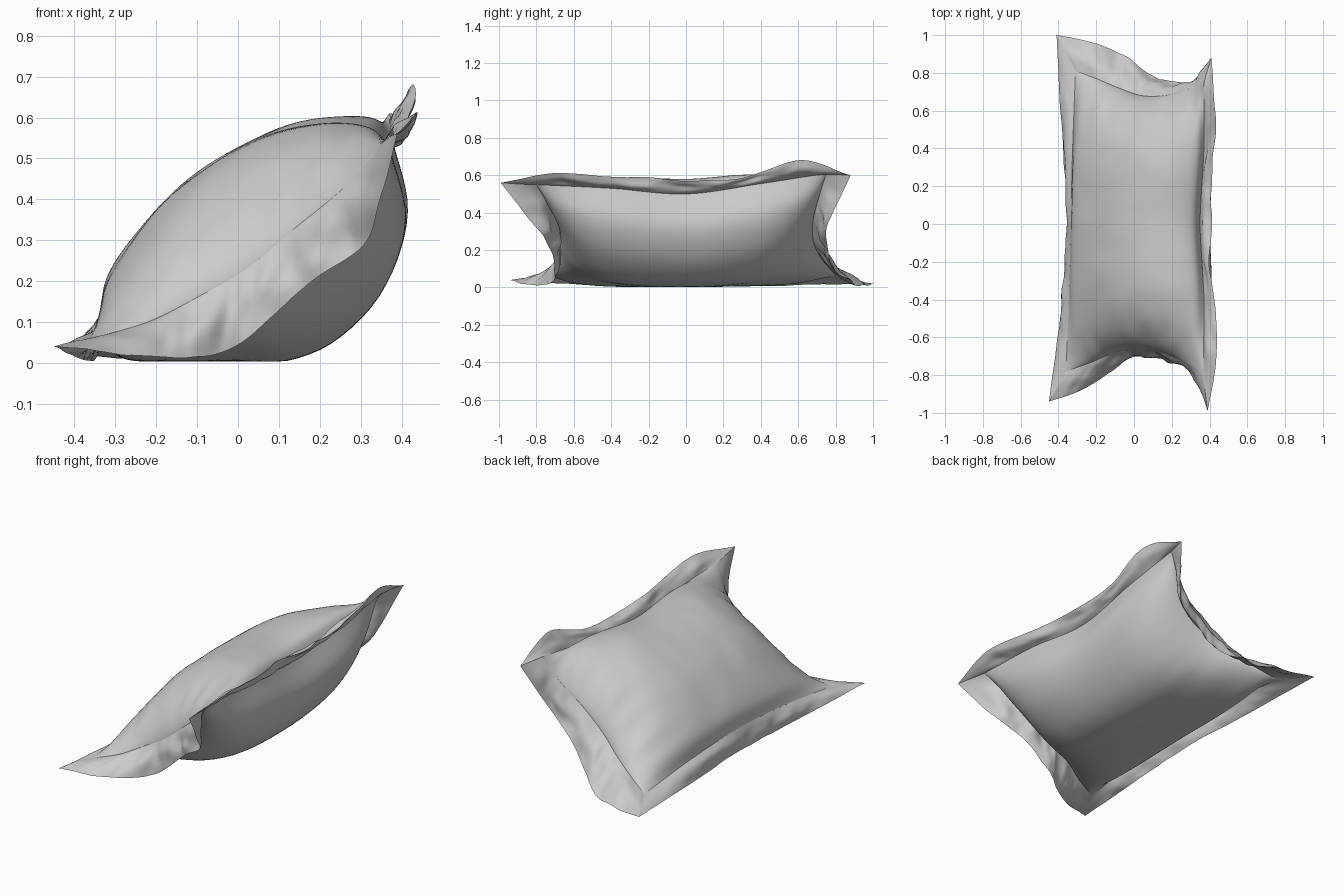
import bpy, bmesh, math
from mathutils import Vector, noise

if "Cube" in bpy.data.objects:
    bpy.data.objects.remove(bpy.data.objects["Cube"])

V = Vector

def spline(points, t):
    """Catmull-Rom through evenly weighted points, t in 0..1."""
    p = [V(q) for q in points]
    p = [2 * p[0] - p[1]] + p + [2 * p[-1] - p[-2]]
    n = len(points) - 1
    i = min(int(t * n), n - 1)
    f = t * n - i
    a, b, c, d = p[i:i + 4]
    return 0.5 * (2 * b + (c - a) * f + (2 * a - 5 * b + 4 * c - d) * f * f
                  + (3 * b - a - 3 * c + d) * f ** 3)

# Four cushion corners and four matching outer corners of the border
B, A, D, C = (-.36, -.78, .06), (-.31, .81, .05), (.365, -.80, .55), (.37, .75, .61)
Bo, Ao, Do, Co = (-.45, -.94, .04), (-.41, 1.0, .02), (.39, -.99, .56), (.41, .88, .60)

# Seams (where border meets cushion) and hems (outer border edge)
low_seam = [B, (-.345, -.4, .10), (-.335, 0, .12), (-.325, .4, .10), A]
low_hem = [Bo, (-.385, -.42, .01), (-.355, 0, .005), (-.38, .42, .01), Ao]
high_seam = [D, (.37, -.4, .53), (.35, 0, .50), (.37, .4, .555), C]
high_hem = [Do, (.44, -.68, .61), (.41, -.3, .59), (.405, 0, .575),
            (.41, .3, .59), (.43, .6, .68), Co]
front_seam = [B, (-.22, -.73, .10), (-.10, -.68, .16), (.02, -.67, .23),
              (.14, -.68, .33), (.26, -.73, .43), D]
front_hem = [Bo, (-.28, -.88, .02), (-.12, -.78, .012), (.01, -.70, .05),
             (.16, -.72, .185), (.32, -.80, .315), Do]
back_seam = [A, (-.20, .77, .10), (-.08, .72, .16), (.04, .68, .25),
             (.16, .68, .36), (.28, .71, .48), C]
back_hem = [Ao, (-.25, .97, .02), (-.08, .91, .02), (.06, .81, .08),
            (.18, .76, .20), (.31, .77, .35), Co]

# Mid-length cross-sections of the two cushion panels, low seam to high seam
lo, hi = low_seam[2], high_seam[2]
top_profile = [lo, (-.32, 0, .21), (-.25, 0, .315), (-.15, 0, .425), (-.03, 0, .51),
               (.10, 0, .565), (.22, 0, .58), (.31, 0, .56), hi]
bottom_profile = [lo, (-.29, 0, .02), (-.15, 0, .003), (0, 0, .003), (.12, 0, .005),
                  (.24, 0, .055), (.35, 0, .17), (.402, 0, .33), hi]

def coons(u, v):
    s, n = spline(front_seam, u), spline(back_seam, u)
    l, h = spline(low_seam, v), spline(high_seam, v)
    corner = (V(B) * (1 - u) * (1 - v) + V(D) * u * (1 - v)
              + V(A) * (1 - u) * v + V(C) * u * v)
    return s * (1 - v) + n * v + l * (1 - u) + h * u - corner

def grid(bm, rows):
    vs = [[bm.verts.new(p) for p in r] for r in rows]
    for r, s in zip(vs, vs[1:]):
        for i in range(len(r) - 1):
            bm.faces.new((r[i], r[i + 1], s[i + 1], s[i]))

def finish(bm, name, angle):
    bmesh.ops.remove_doubles(bm, verts=bm.verts, dist=1e-4)
    bmesh.ops.recalc_face_normals(bm, faces=bm.faces)
    me = bpy.data.meshes.new(name)
    bm.to_mesh(me)
    bm.free()
    ob = bpy.data.objects.new(name, me)
    bpy.context.collection.objects.link(ob)
    bpy.ops.object.select_all(action='DESELECT')
    ob.select_set(True)
    bpy.context.view_layer.objects.active = ob
    bpy.ops.object.shade_smooth_by_angle(angle=math.radians(angle))
    return ob

# Cushion body: two bulged panels joined at the seam
def panel(bm, profile, side, crumple):
    nu, nv = 56, 96
    out = V((-.6, 0, .8)) * side
    rows = []
    for j in range(nv + 1):
        v = .5 - .5 * math.cos(math.pi * j / nv)      # denser at the ends
        t = abs(2 * v - 1)
        w = max(0, 1 - t ** 3.4) ** .65
        row = []
        for i in range(nu + 1):
            u = .5 - .5 * math.cos(math.pi * i / nu)
            p = coons(u, v) + w * (spline(profile, u) - coons(u, .5))
            edge = min(1, 8 * (1 - t)) * math.sin(math.pi * u)
            folds = noise.noise(V((u * 13, v * 5, side * 7))) * t ** 4
            soft = noise.noise(V((u * 5, v * 9, side * 3))) * .2
            p += out * crumple * edge * (folds + soft)
            p.z = max(p.z, .003)
            row.append(p)
        rows.append(row)
    grid(bm, rows)

bm = bmesh.new()
panel(bm, top_profile, 1, .03)
panel(bm, bottom_profile, -1, .005)
finish(bm, "cushion", 50)

# Border: a thin double-layer wavy flange running round all four seams
def border(bm, seam, hem, seed, wave):
    n, m = 80, 8
    for layer in (1, -1):
        rows = []
        for i in range(n + 1):
            t = i / n
            a, b = spline(seam, t), spline(hem, t)
            k = min(t + .01, 1)
            j = max(t - .01, 0)
            along = spline(seam, k) - spline(seam, j)
            nrm = along.cross(b - a).normalized()
            fade = min(1, 6 * t, 6 * (1 - t))
            row = []
            for q in range(m + 1):
                s = q / m
                ripple = noise.noise(V((t * 9, s * 1.6, seed)))
                ripple += .35 * noise.noise(V((t * 20, s * 2.5, seed + 9)))
                p = a.lerp(b, s) + nrm * (wave * fade * ripple * math.sin(s * 2.3)
                                          + layer * .012 * math.sin(math.pi * s) * (.15 + .85 * fade))
                p.z = max(p.z, 0)
                row.append(p)
            rows.append(row)
        grid(bm, rows)

bm = bmesh.new()
for k, (seam, hem, wave) in enumerate([(low_seam, low_hem, .015), (high_seam, high_hem, .025),
                                       (front_seam, front_hem, .03), (back_seam, back_hem, .03)]):
    border(bm, seam, hem, k * 5.3, wave)
finish(bm, "border_flange", 60)
